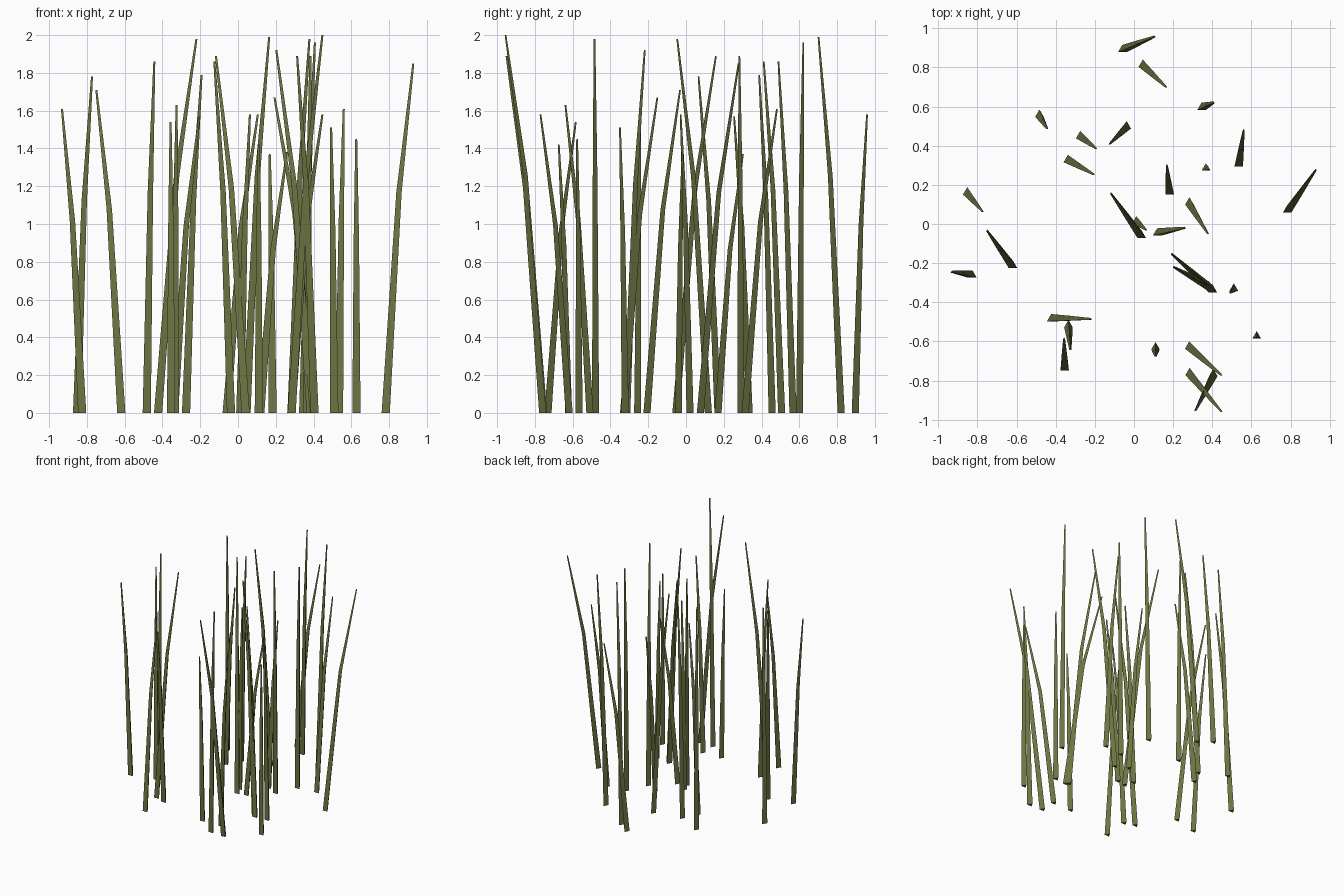
import bpy
import bmesh
import math
from mathutils import Vector

# One olive green for every blade
green = bpy.data.materials.new("olive_green")
green.diffuse_color = (0.15, 0.175, 0.055, 1)

# Height fraction, lean fraction and radius of each three-sided ring
RINGS = [(0.0, 0.0, 0.025), (0.63, 0.48, 0.0165), (1.0, 1.0, 0.006)]


def blade(name, bx, by, tx, ty, height):
    """Tapered triangular blade, bent once on its way from base to tip."""
    bm = bmesh.new()
    base, lean = Vector((bx, by, 0)), Vector((tx - bx, ty - by, 0))
    rings = []
    for h, f, r in RINGS:
        centre = base + lean * f + Vector((0, 0, height * h))
        rings.append([bm.verts.new(centre + Vector((r * math.cos(a), r * math.sin(a), 0)))
                      for a in (math.radians(90 + 120 * k) for k in range(3))])
    for low, high in zip(rings, rings[1:]):
        for k in range(3):
            n = (k + 1) % 3
            bm.faces.new((low[k], low[n], high[n], high[k]))
    bm.faces.new(rings[0][::-1])
    bm.faces.new(rings[-1])
    mesh = bpy.data.meshes.new(name)
    bm.to_mesh(mesh)
    bm.free()
    mesh.materials.append(green)
    bpy.context.collection.objects.link(bpy.data.objects.new(name, mesh))


# Base x, base y, tip x, tip y, height
back_blades = [
    (-0.06, 0.89, 0.105, 0.957, 1.58),
    (0.045, 0.815, 0.165, 0.70, 1.99),
    (-0.483, 0.56, -0.443, 0.488, 1.86),
    (-0.275, 0.45, -0.193, 0.386, 1.79),
    (-0.037, 0.50, -0.125, 0.41, 1.86),
    (-0.338, 0.328, -0.205, 0.253, 1.57),
    (0.345, 0.595, 0.407, 0.62, 1.96),
    (0.535, 0.307, 0.56, 0.48, 1.61),
    (0.367, 0.285, 0.383, 0.281, 1.89),
    (0.183, 0.163, 0.168, 0.30, 1.37),
    (0.283, 0.112, 0.378, -0.048, 1.98),
    (0.782, 0.07, 0.928, 0.277, 1.85),
    (-0.852, 0.163, -0.773, 0.065, 1.78),
    (0.012, 0.015, 0.063, -0.03, 1.58),
]
front_blades = [
    (0.04, -0.06, -0.117, 0.157, 1.89),
    (0.118, -0.047, 0.26, -0.02, 1.38),
    (-0.618, -0.213, -0.75, -0.033, 1.71),
    (-0.825, -0.262, -0.932, -0.245, 1.61),
    (0.403, -0.337, 0.193, -0.153, 1.67),
    (0.385, -0.32, 0.203, -0.22, 1.92),
    (0.51, -0.328, 0.493, -0.351, 1.51),
    (-0.423, -0.485, -0.22, -0.486, 1.98),
    (-0.335, -0.515, -0.325, -0.64, 1.63),
    (-0.354, -0.737, -0.357, -0.585, 1.54),
    (0.627, -0.572, 0.626, -0.578, 1.45),
    (0.11, -0.628, 0.11, -0.675, 1.42),
    (0.282, -0.625, 0.447, -0.772, 1.58),
    (0.284, -0.76, 0.447, -0.957, 2.0),
    (0.405, -0.765, 0.313, -0.952, 1.89),
]
for group, rows in (("back", back_blades), ("front", front_blades)):
    for i, row in enumerate(rows, 1):
        blade(f"{group}_grass_blade_{i}", *row)
